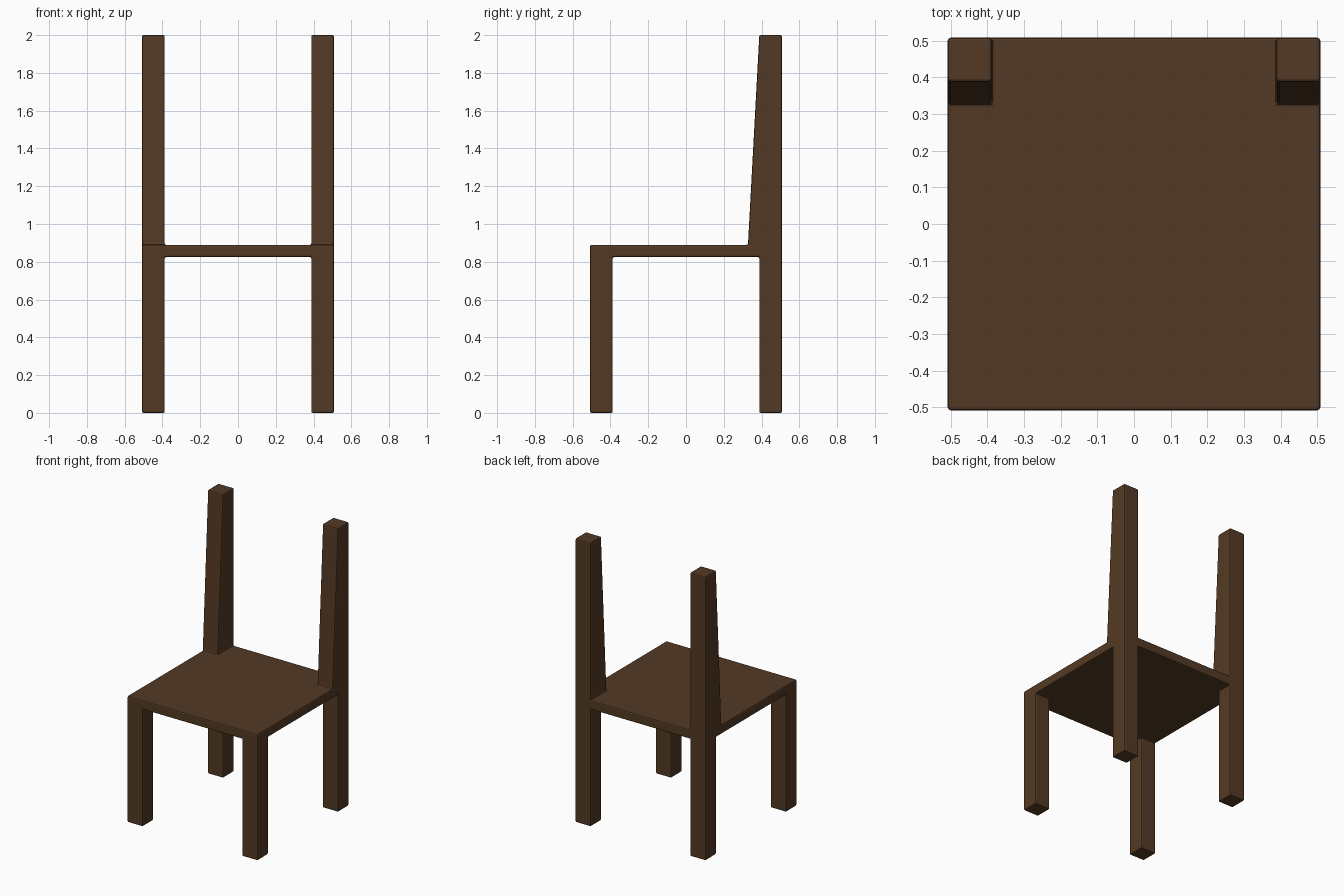
import bpy
import bmesh
from mathutils import Vector

cube = bpy.data.objects.get("Cube")
if cube:
    bpy.data.objects.remove(cube, do_unlink=True)

HALF = 0.508                      # half width and depth
INNER = 0.388                     # inner face of the legs
POST_FRONT = 0.328                # front of the back posts at the seat
SEAT_LOW, SEAT_TOP, HEIGHT = 0.825, 0.89, 2.0

wood = bpy.data.materials.new("dark brown wood")
wood.use_nodes = True
wood.diffuse_color = (0.088, 0.042, 0.018, 1)
wood.node_tree.nodes["Principled BSDF"].inputs["Base Color"].default_value = wood.diffuse_color

# Seat slab, cut into a grid so each corner can grow a leg or post
bm = bmesh.new()
bmesh.ops.create_cube(bm, size=1)
for v in bm.verts:
    v.co = Vector((v.co.x * 2 * HALF, v.co.y * 2 * HALF,
                   SEAT_TOP if v.co.z > 0 else SEAT_LOW))
for axis in (Vector((1, 0, 0)), Vector((0, 1, 0))):
    for side in (-1, 1):
        bmesh.ops.bisect_plane(bm, geom=bm.verts[:] + bm.edges[:] + bm.faces[:],
                               plane_co=axis * side * INNER, plane_no=axis)

# Posts are deeper at the seat than the legs below
for v in bm.verts:
    if v.co.z > SEAT_TOP - 0.01 and abs(v.co.y - INNER) < 0.01:
        v.co.y = POST_FRONT


def corner_faces(direction, back_only=False):
    """Corner cells of the slab facing up or down."""
    bm.normal_update()
    found = []
    for f in bm.faces:
        c = f.calc_center_median()
        corner = abs(c.x) > INNER and abs(c.y) > INNER
        if f.normal.z * direction > 0.9 and corner and (c.y > 0 or not back_only):
            found.append(f)
    return found


def grow(faces, z):
    """Extrude the faces separately to height z and return the end faces."""
    ends = bmesh.ops.extrude_discrete_faces(bm, faces=faces)["faces"]
    for f in ends:
        for v in f.verts:
            v.co.z = z
    return ends


# Four legs
grow(corner_faces(-1), 0)

# Two back posts, tapering on the front
for post_top in grow(corner_faces(1, back_only=True), HEIGHT):
    for v in post_top.verts:
        if v.co.y < HALF - 0.01:
            v.co.y = INNER

bmesh.ops.recalc_face_normals(bm, faces=bm.faces[:])
mesh = bpy.data.meshes.new("chair_frame")
bm.to_mesh(mesh)
bm.free()
mesh.materials.append(wood)

# Slightly eased edges on the whole frame
chair = bpy.data.objects.new("chair_frame", mesh)
bpy.context.collection.objects.link(chair)
bevel = chair.modifiers.new("eased edges", 'BEVEL')
bevel.width = 0.008
bevel.segments = 2
bevel.limit_method = 'ANGLE'
